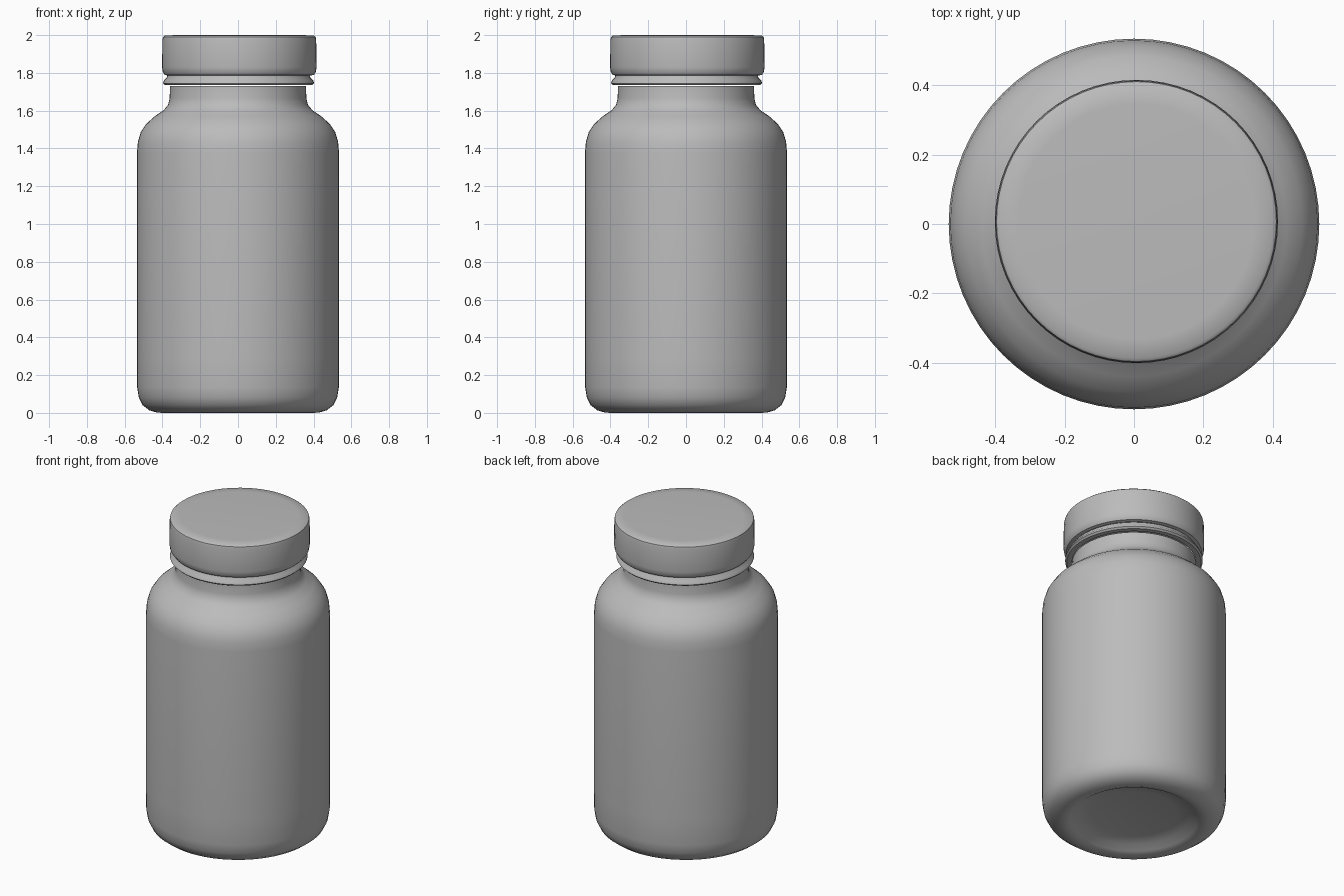
import bpy, bmesh, math

if "Cube" in bpy.data.objects:
    bpy.data.objects.remove(bpy.data.objects["Cube"])

SEGMENTS = 64

grey = bpy.data.materials.new("plain grey")
grey.diffuse_color = (0.5, 0.5, 0.5, 1)
grey.use_nodes = True
grey.node_tree.nodes["Principled BSDF"].inputs["Base Color"].default_value = grey.diffuse_color


def lathe(name, profile, centre=(0, 0)):
    """Spin a list of (radius, height) points around the vertical axis."""
    bm = bmesh.new()
    verts = [bm.verts.new((r, 0, z)) for r, z in profile]
    edges = [bm.edges.new(pair) for pair in zip(verts, verts[1:])]
    bmesh.ops.spin(bm, geom=verts + edges, cent=(0, 0, 0), axis=(0, 0, 1),
                   angle=math.tau, steps=SEGMENTS, use_merge=True)
    bmesh.ops.remove_doubles(bm, verts=bm.verts, dist=0.0005)
    bmesh.ops.recalc_face_normals(bm, faces=bm.faces)
    mesh = bpy.data.meshes.new(name)
    bm.to_mesh(mesh)
    bm.free()
    mesh.materials.append(grey)
    obj = bpy.data.objects.new(name, mesh)
    obj.location = (centre[0], centre[1], 0)
    bpy.context.collection.objects.link(obj)
    bpy.ops.object.select_all(action='DESELECT')
    obj.select_set(True)
    bpy.context.view_layer.objects.active = obj
    bpy.ops.object.shade_smooth_by_angle(angle=math.radians(40))
    return obj


# Bottle: recessed base, straight wall, round shoulder and neck
lathe("bottle", [
    (0, 0.06), (0.25, 0.055), (0.33, 0.04), (0.37, 0.015), (0.40, 0.004),
    (0.43, 0.006), (0.47, 0.018), (0.505, 0.045), (0.525, 0.085),
    (0.534, 0.14), (0.535, 0.30), (0.535, 1.38), (0.53, 1.44),
    (0.515, 1.49), (0.485, 1.535), (0.44, 1.575), (0.395, 1.605),
    (0.37, 1.635), (0.362, 1.67), (0.36, 1.735)])

# Tamper ring between neck and cap
lathe("neck_ring", [
    (0.36, 1.735), (0.39, 1.735), (0.40, 1.745), (0.395, 1.76),
    (0.38, 1.775), (0.378, 1.785)], (0.003, 0.003))

# Cap: bevelled lower edge, slightly flared side and flat top
lathe("cap", [
    (0.375, 1.785), (0.395, 1.79), (0.405, 1.805), (0.409, 1.83),
    (0.407, 1.975), (0.404, 1.99), (0.395, 1.997), (0.34, 2.0),
    (0, 2.0)], (0.007, 0.007))

# Stand the bottle on the ground
bpy.data.objects["bottle"].location.z = -0.004
